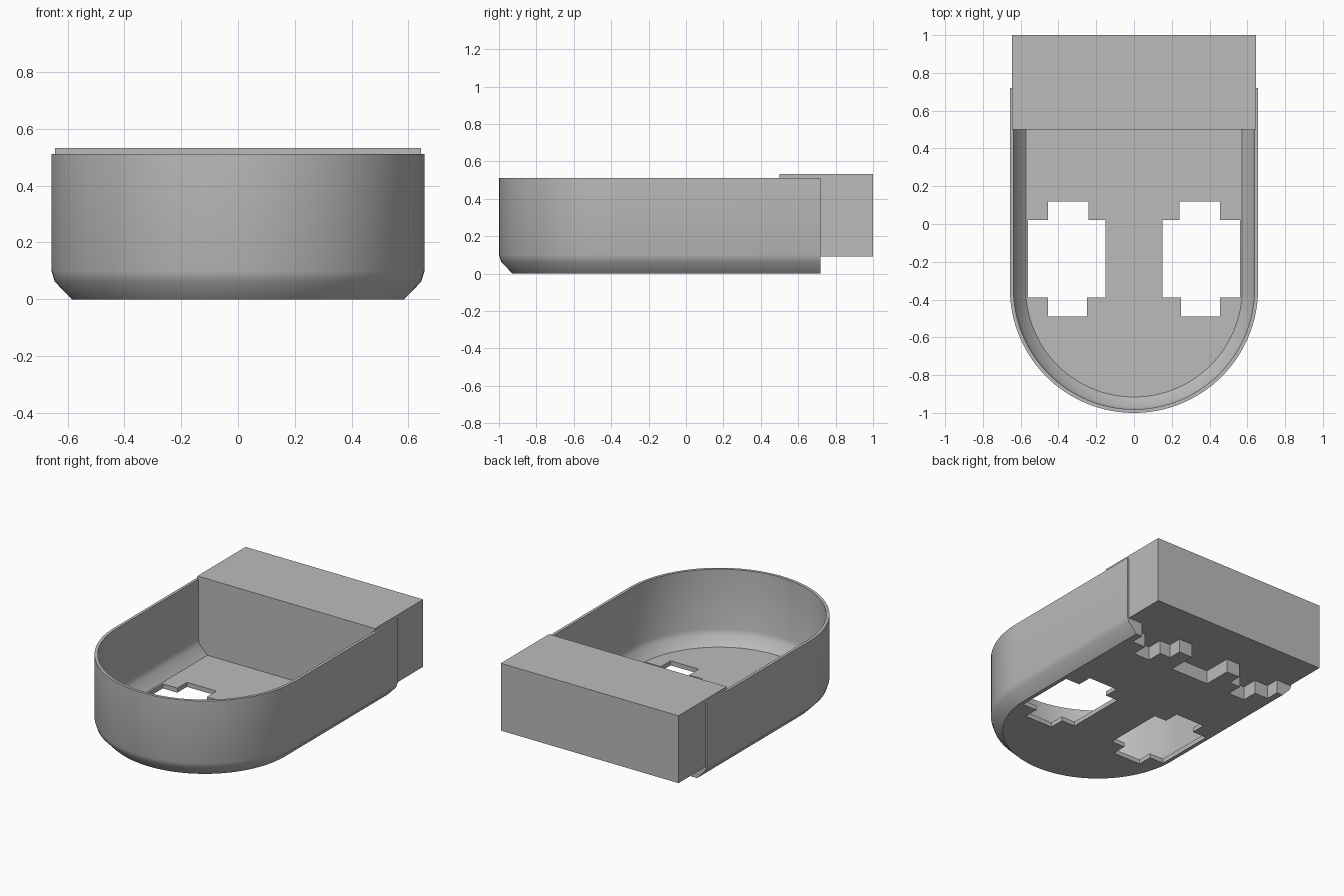
import bpy, bmesh, math

if "Cube" in bpy.data.objects:
    bpy.data.objects.remove(bpy.data.objects["Cube"])

grey = bpy.data.materials.new("plain grey")
grey.diffuse_color = (0.5, 0.5, 0.5, 1)
grey.use_nodes = True
grey.node_tree.nodes["Principled BSDF"].inputs["Base Color"].default_value = grey.diffuse_color

ARC_Y = -0.343   # centre of the rounded front
BACK_Y = 0.72    # open end of the tray


def finish(name, bm):
    bmesh.ops.recalc_face_normals(bm, faces=bm.faces)
    mesh = bpy.data.meshes.new(name)
    bm.to_mesh(mesh)
    bm.free()
    mesh.materials.append(grey)
    obj = bpy.data.objects.new(name, mesh)
    bpy.context.collection.objects.link(obj)
    return obj


def u_loft(name, profile, back, steps=64):
    """Solid with a U-shaped plan, lofted through (radius, z) pairs."""
    bm = bmesh.new()
    rings = []
    for r, z in profile:
        pts = [(r, back)]
        for i in range(steps + 1):
            a = math.pi * i / steps
            pts.append((r * math.cos(a), ARC_Y - r * math.sin(a)))
        pts.append((-r, back))
        rings.append([bm.verts.new((x, y, z)) for x, y in pts])
    n = len(rings[0])
    for low, high in zip(rings, rings[1:]):
        for i in range(n - 1):
            bm.faces.new((low[i], low[i + 1], high[i + 1], high[i]))
    # flat back end, one strip per level
    for low, high in zip(rings, rings[1:]):
        bm.faces.new((low[-1], low[0], high[0], high[-1]))
    bm.faces.new(rings[0])
    bm.faces.new(rings[-1])
    return finish(name, bm)


def prism(name, outline, z0, z1):
    """Vertical extrusion of a plan outline."""
    bm = bmesh.new()
    face = bm.faces.new([bm.verts.new((x, y, z0)) for x, y in outline])
    ext = bmesh.ops.extrude_face_region(bm, geom=[face])
    for v in ext["geom"]:
        if isinstance(v, bmesh.types.BMVert):
            v.co.z = z1
    return finish(name, bm)


def cut(target, cutter):
    mod = target.modifiers.new("cut", "BOOLEAN")
    mod.operation = "DIFFERENCE"
    mod.solver = "EXACT"
    mod.object = cutter
    bpy.context.view_layer.objects.active = target
    bpy.ops.object.modifier_apply(modifier=mod.name)
    bpy.data.objects.remove(cutter)


# Tray: rounded front, chamfered underside
tray = u_loft("tray", [(0.585, 0), (0.645, 0.062), (0.657, 0.1), (0.657, 0.512)], BACK_Y)

# Hollow inside, following the chamfer
cut(tray, u_loft("hollow", [(0.573, 0.03), (0.628, 0.085), (0.638, 0.12), (0.638, 0.7)], 0.502))

# Stepped openings in the floor, and stepped notches at the back end
for s in (1, -1):
    opening = [(0.15, -0.39), (0.25, -0.39), (0.25, -0.49), (0.455, -0.49),
               (0.455, -0.39), (0.56, -0.39), (0.56, 0.02), (0.455, 0.02),
               (0.455, 0.12), (0.24, 0.12), (0.24, 0.02), (0.15, 0.02)]
    cut(tray, prism("opening", [(s * x, y) for x, y in opening], -0.1, 0.2))
    notch = [(0.24, 0.9), (0.24, 0.63), (0.32, 0.63), (0.32, 0.525),
             (0.44, 0.525), (0.44, 0.63), (0.54, 0.63), (0.54, 0.9)]
    cut(tray, prism("notch", [(s * x, y) for x, y in notch], -0.1, 0.1))
cut(tray, prism("middle_notch", [(-0.14, 0.53), (0.14, 0.53), (0.14, 0.9), (-0.14, 0.9)], -0.1, 0.1))

# Smooth curved walls with crisp edges
bpy.ops.object.select_all(action="DESELECT")
tray.select_set(True)
bpy.context.view_layer.objects.active = tray
bpy.ops.object.shade_smooth_by_angle(angle=math.radians(32))

# Block closing the back
prism("back_block", [(-0.645, 0.5), (0.645, 0.5), (0.645, 1.0), (-0.645, 1.0)], 0.09, 0.532)
